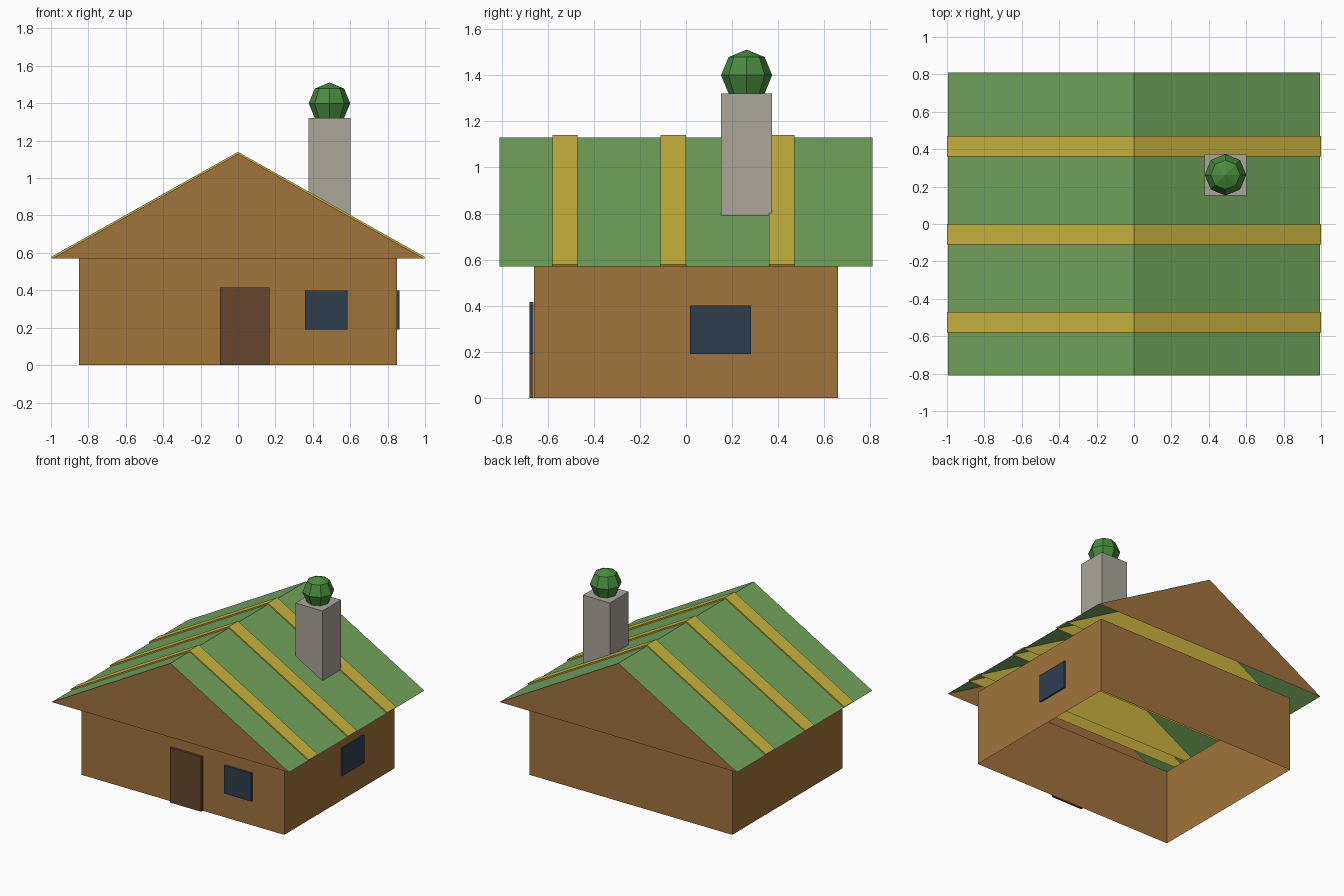
import bpy, bmesh

cube = bpy.data.objects.get("Cube")
if cube:
    bpy.data.objects.remove(cube, do_unlink=True)


def linear(c):
    c /= 255
    return c / 12.92 if c <= 0.04045 else ((c + 0.055) / 1.055) ** 2.4


def material(name, *rgb):
    mat = bpy.data.materials.new(name)
    color = [linear(c) for c in rgb] + [1]
    mat.use_nodes = True
    mat.diffuse_color = color
    mat.node_tree.nodes["Principled BSDF"].inputs["Base Color"].default_value = color
    return mat


timber = material("timber brown", 161, 115, 59)
grass = material("roof green", 115, 165, 92)
straw = material("stripe yellow", 200, 180, 62)
wood = material("door brown", 99, 70, 46)
glass = material("window blue", 45, 62, 80)
stone = material("chimney grey", 171, 166, 154)
leaf = material("bush green", 72, 140, 62)


def add_object(name, bm, *mats):
    mesh = bpy.data.meshes.new(name)
    bm.to_mesh(mesh)
    bm.free()
    for mat in mats:
        mesh.materials.append(mat)
    obj = bpy.data.objects.new(name, mesh)
    bpy.context.collection.objects.link(obj)
    return obj


def box(name, low, high, mat, open_ends=False):
    """Box between two corners, optionally without its top and bottom."""
    bm = bmesh.new()
    bmesh.ops.create_cube(bm, size=1)
    for v in bm.verts:
        v.co = [l + (h - l) * (c + 0.5) for l, h, c in zip(low, high, v.co)]
    bm.normal_update()
    if open_ends:
        ends = [f for f in bm.faces if abs(f.normal.z) > 0.9]
        bmesh.ops.delete(bm, geom=ends, context="FACES_ONLY")
    return add_object(name, bm, mat)


def folded_sheet(name, profile, y0, y1, *mats):
    """Sweep an open x-z profile along y and close both ends."""
    bm = bmesh.new()
    front = [bm.verts.new((x, y0, z)) for x, z in profile]
    back = [bm.verts.new((x, y1, z)) for x, z in profile]
    for i in range(len(profile) - 1):
        bm.faces.new((front[i], front[i + 1], back[i + 1], back[i]))
    bm.faces.new(front)
    bm.faces.new(back)
    bmesh.ops.recalc_face_normals(bm, faces=bm.faces)
    bm.normal_update()
    # upward faces must point up, since the sheet is open below
    if any(f.normal.z < -0.5 for f in bm.faces):
        bmesh.ops.reverse_faces(bm, faces=bm.faces)
        bm.normal_update()
    for f in bm.faces:
        f.material_index = len(mats) - 1 if abs(f.normal.y) > 0.9 else 0
    return add_object(name, bm, *mats)


# Walls, open above and below
EAVE, RIDGE, HALF = 0.57, 1.13, 0.995
box("walls", (-0.85, -0.66, 0), (0.85, 0.66, EAVE), timber, open_ends=True)

# Roof: green slopes, timber gables, hollow underneath
slope = [(-HALF, EAVE), (0, RIDGE), (HALF, EAVE)]
folded_sheet("roof", slope, -0.81, 0.81, grass, timber)

# Raised stripes over the ridge
band = [(-HALF, EAVE), (-1, EAVE + 0.008), (0, RIDGE + 0.01), (1, EAVE + 0.008), (HALF, EAVE)]
for i, y in enumerate((-0.58, -0.11, 0.36)):
    folded_sheet(f"roof_stripe_{i + 1}", band, y, y + 0.11, straw)

# Door and windows
box("door", (-0.096, -0.68, 0), (0.168, -0.661, 0.415), wood)
box("front_window", (0.358, -0.68, 0.19), (0.586, -0.661, 0.4), glass)
box("side_window", (0.851, 0.017, 0.19), (0.863, 0.281, 0.4), glass)

# Chimney with a round bush on top
box("chimney", (0.376, 0.152, 0.7), (0.602, 0.374, 1.32), stone)
bm = bmesh.new()
bmesh.ops.create_uvsphere(bm, u_segments=8, v_segments=4, radius=0.111)
bush = add_object("chimney_bush", bm, leaf)
bush.location = (0.489, 0.263, 1.4)
